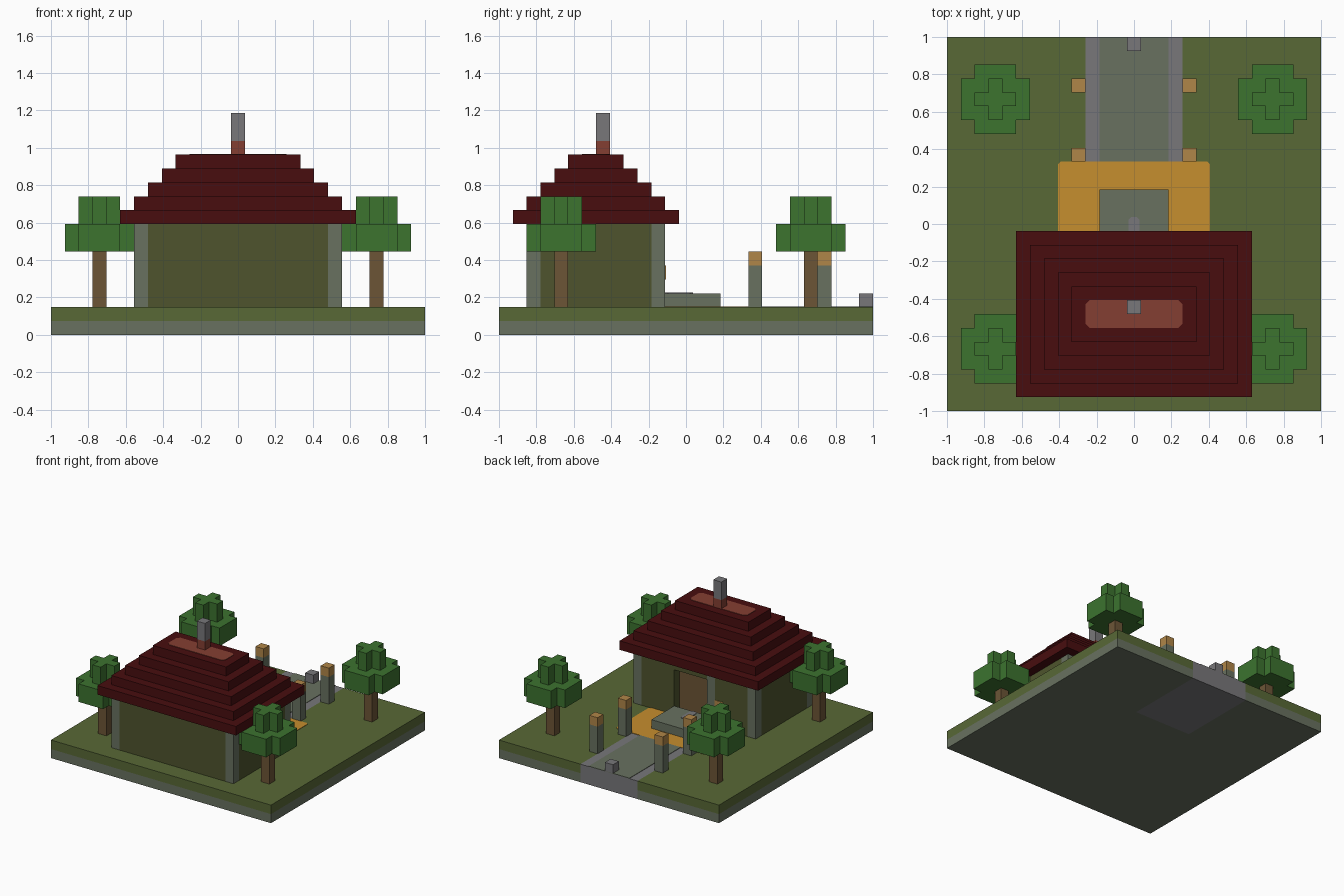
import bpy
import bmesh

cube = bpy.data.objects.get("Cube")
if cube:
    bpy.data.objects.remove(cube, do_unlink=True)

U = 2 / 27  # edge of one block; all sizes below are in blocks


def material(name, r, g, b):
    def linear(c):
        c /= 255
        return c / 12.92 if c <= 0.04045 else ((c + 0.055) / 1.055) ** 2.4
    color = (linear(r), linear(g), linear(b), 1)
    m = bpy.data.materials.new(name)
    m.use_nodes = True
    m.diffuse_color = color
    m.node_tree.nodes["Principled BSDF"].inputs["Base Color"].default_value = color
    return m


GRASS = material("grass green", 88, 104, 54)
STONE = material("mossy stone", 104, 113, 96)
PAVING = material("grey paving", 120, 119, 122)
WALL = material("olive wall", 78, 84, 45)
ROOF = material("dark red roof", 72, 13, 15)
BRICK = material("ridge brick", 132, 62, 50)
LEAF = material("leaf green", 60, 115, 47)
WOOD = material("brown wood", 108, 85, 54)
SAND = material("orange sand", 198, 142, 46)
LAMP = material("lamp tan", 176, 134, 72)


def prism(name, outline, z0, z1, mat):
    """Extrude an outline on the ground plane from z0 up to z1."""
    bm = bmesh.new()
    base = bm.faces.new([bm.verts.new((x * U, y * U, z0 * U)) for x, y in outline])
    top = bmesh.ops.extrude_face_region(bm, geom=[base])["geom"]
    bmesh.ops.translate(bm, vec=(0, 0, (z1 - z0) * U),
                        verts=[v for v in top if isinstance(v, bmesh.types.BMVert)])
    bmesh.ops.recalc_face_normals(bm, faces=bm.faces)
    mesh = bpy.data.meshes.new(name)
    bm.to_mesh(mesh)
    bm.free()
    mesh.materials.append(mat)
    obj = bpy.data.objects.new(name, mesh)
    bpy.context.collection.objects.link(obj)
    return obj


def block(name, x0, x1, y0, y1, z0, z1, mat):
    return prism(name, [(x0, y0), (x1, y0), (x1, y1), (x0, y1)], z0, z1, mat)


def plate(name, x0, x1, y0, y1, z, mat, cut=0.2):
    """Thin sheet with clipped corners."""
    outline = [(x0 + cut, y0), (x1 - cut, y0), (x1, y0 + cut), (x1, y1 - cut),
               (x1 - cut, y1), (x0 + cut, y1), (x0, y1 - cut), (x0, y0 + cut)]
    return prism(name, outline, z, z + 0.05, mat)


def cross(name, cx, cy, reach, arm, z0, z1, mat):
    quarter = [(reach, -arm), (reach, arm), (arm, arm)]
    outline = []
    for _ in range(4):
        outline += [(cx + x, cy + y) for x, y in quarter]
        quarter = [(-y, x) for x, y in quarter]
    return prism(name, outline, z0, z1, mat)


# Ground slab, notched for the path that runs through its full depth
ground = [(-13.5, -13.5), (13.5, -13.5), (13.5, 13.5), (3.5, 13.5),
          (3.5, 4.5), (-3.5, 4.5), (-3.5, 13.5), (-13.5, 13.5)]
prism("stone_base", ground, 0, 1, STONE)
prism("grass_layer", ground, 1, 2, GRASS)
block("path", -3.5, 3.5, 4.5, 13.5, 0, 2, PAVING)
plate("path_centre", -2.5, 2.5, 4.5, 13.5, 2, STONE, 0.01)
block("path_end_stone", -0.5, 0.5, 12.5, 13.5, 2, 3, PAVING)

# Porch
plate("sand_yard", -5.5, 5.5, -1.5, 4.5, 2, SAND)
block("porch_step", -2.5, 2.5, -1.5, 2.5, 2, 3, STONE)
plate("porch_inlay", -0.4, 0.4, -1.5, 0.5, 3, PAVING)

# House walls with open corners and a doorway
walls = [(-6.5, -11.5), (6.5, -11.5), (6.5, -10.5), (7.5, -10.5), (7.5, -2.5),
         (6.5, -2.5), (6.5, -1.5), (2.5, -1.5), (2.5, -2.5), (-2.5, -2.5),
         (-2.5, -1.5), (-6.5, -1.5), (-6.5, -2.5), (-7.5, -2.5),
         (-7.5, -10.5), (-6.5, -10.5)]
prism("walls", walls, 2, 8, WALL)
for side, x in (("right", -7.5), ("left", 6.5)):
    for end, y in (("front", -11.5), ("back", -2.5)):
        block(f"{end}_{side}_corner_post", x, x + 1, y, y + 1, 2, 8, STONE)
block("door", -1.5, 2.5, -2.5, -2.42, 2, 7, WOOD)
block("door_post", -2.5, -1.5, -2.5, -1.5, 2, 8, STONE)
block("door_lintel", -1.5, 2.5, -2.5, -1.5, 7, 8, WALL)
block("wall_lamp", -3.5, -2.5, -1.5, -1.45, 4, 5, LAMP)

# Stepped roof, ridge and chimney
for i in range(5):
    block(f"roof_step_{i + 1}", i - 8.5, 8.5 - i, i - 12.5, -0.5 - i, 8 + i, 9 + i, ROOF)
plate("ridge_inlay", -3.5, 3.5, -7.5, -5.5, 13, BRICK, 0.3)
block("chimney_foot", -0.5, 0.5, -6.5, -5.5, 13, 14, BRICK)
block("chimney_top", -0.5, 0.5, -6.5, -5.5, 14, 16, PAVING)

# Lamp posts along the path, and corner trees
for side, s in (("right", -1), ("left", 1)):
    for place, y in (("near", 5), ("far", 10)):
        x = 4 * s
        block(f"{place}_{side}_lamp_post", x - 0.5, x + 0.5, y - 0.5, y + 0.5, 2, 5, STONE)
        block(f"{place}_{side}_lamp", x - 0.5, x + 0.5, y - 0.5, y + 0.5, 5, 6, LAMP)
    for end, y in (("front", -9), ("back", 9)):
        x = 10 * s
        tree = f"{end}_{side}_tree"
        block(f"{tree}_trunk", x - 0.5, x + 0.5, y - 0.5, y + 0.5, 2, 6, WOOD)
        cross(f"{tree}_lower_leaves", x, y, 2.5, 1.5, 6, 8, LEAF)
        cross(f"{tree}_upper_leaves", x, y, 1.5, 0.5, 8, 10, LEAF)
